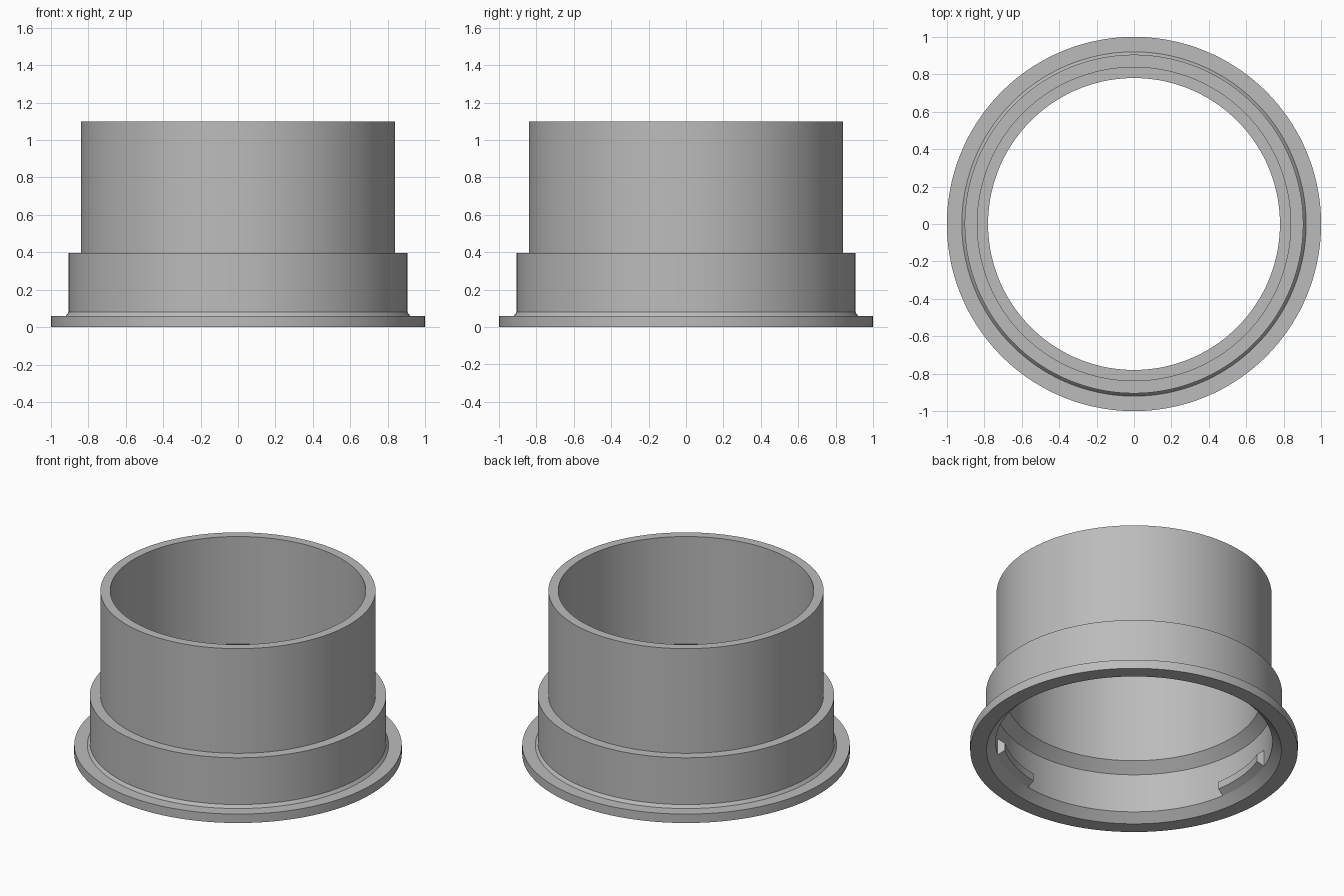
import bpy, bmesh
from math import radians, tau
from mathutils import Matrix, Vector

cube = bpy.data.objects.get("Cube")
if cube:
    bpy.data.objects.remove(cube, do_unlink=True)

grey = bpy.data.materials.new("plain grey")
grey.use_nodes = True
grey.diffuse_color = (0.5, 0.5, 0.5, 1)
grey.node_tree.nodes["Principled BSDF"].inputs["Base Color"].default_value = (0.5, 0.5, 0.5, 1)


def revolve(name, profile, start=0.0, sweep=tau, steps=144):
    """Sweep a closed (radius, height) profile around the z axis."""
    bm = bmesh.new()
    turn = Matrix.Rotation(start, 3, 'Z')
    verts = [bm.verts.new(turn @ Vector((r, 0, z))) for r, z in profile]
    full = sweep >= tau
    if full:
        geom = verts + [bm.edges.new((a, b)) for a, b in zip(verts, verts[1:] + verts[:1])]
    else:
        cap = bm.faces.new(verts)
        geom = verts + list(cap.edges) + [cap]
    bmesh.ops.spin(bm, geom=geom, axis=(0, 0, 1), cent=(0, 0, 0),
                   angle=sweep, steps=steps, use_duplicate=False)
    bmesh.ops.remove_doubles(bm, verts=bm.verts, dist=1e-5)
    bmesh.ops.recalc_face_normals(bm, faces=bm.faces)
    mesh = bpy.data.meshes.new(name)
    bm.to_mesh(mesh)
    bm.free()
    mesh.materials.append(grey)
    obj = bpy.data.objects.new(name, mesh)
    bpy.context.collection.objects.link(obj)
    bpy.ops.object.select_all(action='DESELECT')
    obj.select_set(True)
    bpy.context.view_layer.objects.active = obj
    bpy.ops.object.shade_smooth_by_angle(angle=radians(20))
    return obj


# Flanged sleeve: outside from the base up, then the bore back down
revolve("flanged_sleeve", [
    (0.90, 0), (1.0, 0), (1.0, 0.06), (0.92, 0.06), (0.905, 0.08),
    (0.905, 0.395), (0.84, 0.395), (0.84, 1.1),
    (0.78, 1.1), (0.78, 0.376), (0.845, 0.314), (0.845, 0.053),
])

# Three locking lugs on the inside of the wide socket
for i in range(3):
    revolve(f"locking_lug_{i + 1}",
            [(0.86, 0.053), (0.845, 0.053), (0.80, 0.08), (0.80, 0.13), (0.845, 0.165), (0.86, 0.165)],
            start=radians(-80 + 120 * i), sweep=radians(30), steps=12)
